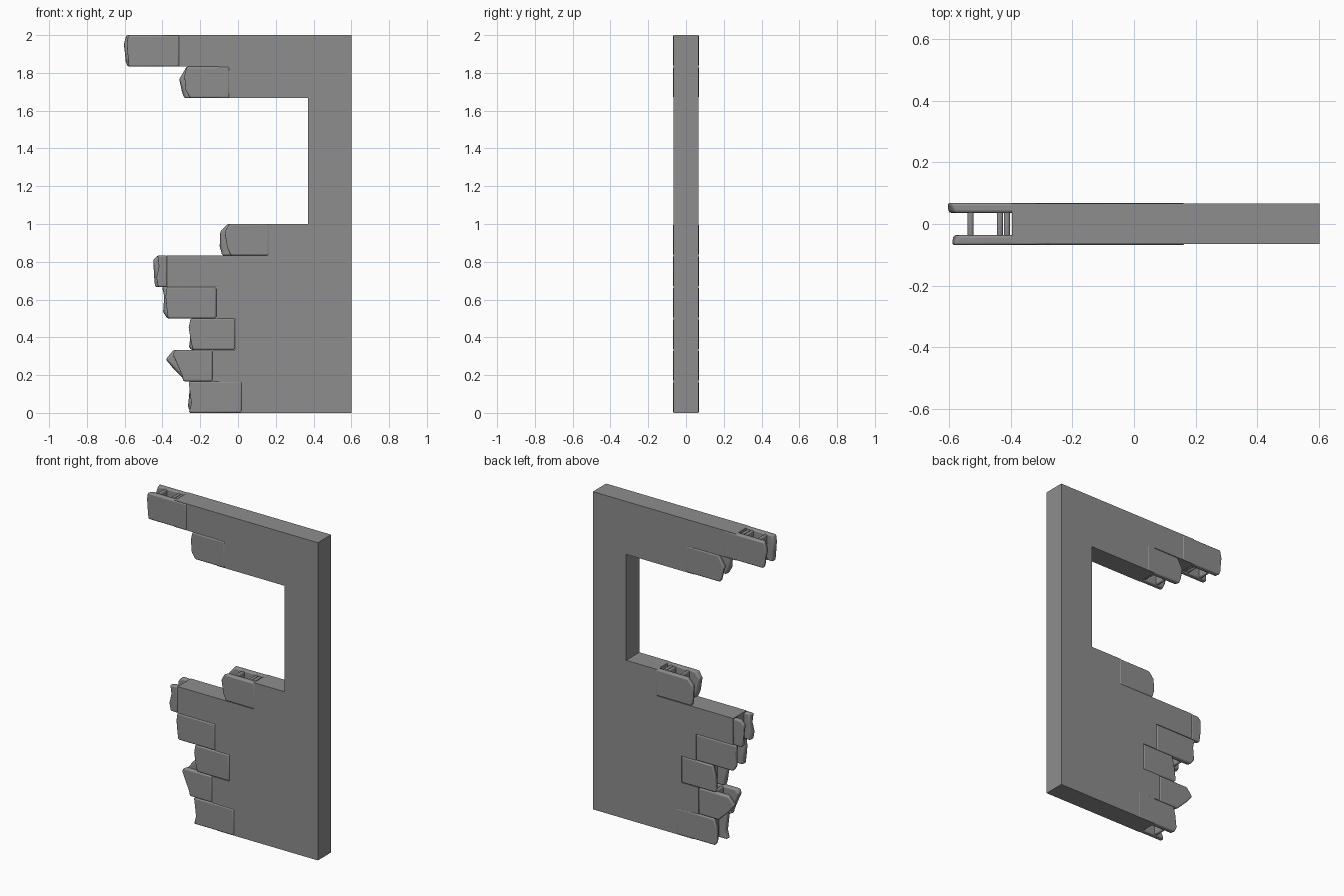
import bpy, bmesh

if "Cube" in bpy.data.objects:
    bpy.data.objects.remove(bpy.data.objects["Cube"])

ROW = 1 / 6            # height of one course
FACE = 0.0685          # outer face of the loose blocks
INNER = 0.036          # inner face of their shells

concrete = bpy.data.materials.new("concrete_grey")
concrete.diffuse_color = (0.27, 0.27, 0.27, 1)
concrete.use_nodes = True
concrete.node_tree.nodes["Principled BSDF"].inputs["Base Color"].default_value = concrete.diffuse_color


def prism(bm, near, far, y0, y1):
    """Join two matching x-z outlines lying at y0 and y1."""
    a = [bm.verts.new((x, y0, z)) for x, z in near]
    b = [bm.verts.new((x, y1, z)) for x, z in far]
    bm.faces.new(a)
    bm.faces.new(b[::-1])
    n = len(a)
    for i in range(n):
        j = (i + 1) % n
        bm.faces.new((a[j], a[i], b[i], b[j]))


def finish(bm, name):
    bmesh.ops.recalc_face_normals(bm, faces=bm.faces)
    me = bpy.data.meshes.new(name)
    bm.to_mesh(me)
    bm.free()
    me.materials.append(concrete)
    ob = bpy.data.objects.new(name, me)
    bpy.context.collection.objects.link(ob)
    return ob


def shell(bm, side, edge, right, z0):
    """Thin block face with a broken left edge, edge = (height fraction, x)."""
    outer = [(x, z0 + t * ROW) for t, x in edge]
    inner = [(x + (0.014 if i % 2 else 0.004), z) for i, (x, z) in enumerate(outer)]
    close = [(right, z0 + ROW), (right, z0)]
    prism(bm, outer + close, inner + close, side * FACE, side * INNER)


def broken_block(row, right, front, back):
    z0 = row * ROW
    bm = bmesh.new()
    shell(bm, -1, front, right, z0)
    shell(bm, 1, back, right, z0)
    # cross webs between the two shells
    left = max(x for t, x in front + back)
    for off in (0.04, 0.135, 0.158):
        x = left + off
        if x + 0.02 < right:
            box = [(x, z0 + 0.004), (x, z0 + ROW - 0.004),
                   (x + 0.02, z0 + ROW - 0.004), (x + 0.02, z0 + 0.004)]
            prism(bm, box, box, -INNER - 0.008, INNER + 0.008)
    ob = finish(bm, "broken_block_%d" % row)
    bev = ob.modifiers.new("soft_edges", 'BEVEL')
    bev.width = 0.009
    bev.segments = 3
    bev.limit_method = 'ANGLE'
    bpy.ops.object.select_all(action='DESELECT')
    ob.select_set(True)
    bpy.context.view_layer.objects.active = ob
    bpy.ops.object.shade_smooth_by_angle()


# solid wall with stepped left side and window opening
steps = [-0.10, -0.135, -0.015, -0.115, -0.375, 0.155] + [0.37] * 4 + [-0.10, -0.395]
outline = [(0.602, 2), (0.602, 0)]
for i, x in enumerate(steps):
    for z in (i * ROW, (i + 1) * ROW):
        if len(outline) > 3 and outline[-1][0] == x and outline[-2][0] == x:
            outline[-1] = (x, z)
        else:
            outline.append((x, z))
bm = bmesh.new()
prism(bm, outline, outline, -0.0655, 0.0665)
bm.normal_update()
finish(bm, "wall")

# hollow broken blocks: row, right edge, front break, back break
blocks = [
    (0, 0.02, [(0, -.262), (.3, -.25), (.6, -.255), (1, -.265)],
     [(0, -.25), (.2, -.268), (.7, -.258), (1, -.245)]),
    (1, -0.135, [(0, -.29), (.2, -.30), (.85, -.345), (1, -.335)],
     [(0, -.275), (.4, -.345), (.7, -.383), (1, -.345)]),
    (2, -0.015, [(0, -.24), (.2, -.25), (.7, -.262), (1, -.255)],
     [(0, -.25), (.1, -.262), (.6, -.25), (1, -.235)]),
    (3, -0.115, [(0, -.372), (.3, -.38), (.7, -.385), (1, -.38)],
     [(0, -.375), (.2, -.40), (.7, -.392), (1, -.405)]),
    (4, -0.375, [(0, -.425), (.3, -.435), (.65, -.42), (1, -.43)],
     [(0, -.44), (.4, -.448), (.85, -.45), (1, -.43)]),
    (5, 0.165, [(0, -.04), (.25, -.06), (.75, -.072), (1, -.05)],
     [(0, -.085), (.3, -.10), (.75, -.095), (1, -.06)]),
    (10, -0.045, [(0, -.255), (.25, -.28), (.7, -.285), (1, -.275)],
     [(0, -.285), (.2, -.30), (.6, -.312), (1, -.275)]),
    (11, -0.31, [(0, -.58), (.4, -.587), (.75, -.59), (1, -.585)],
     [(0, -.585), (.15, -.597), (.7, -.605), (1, -.595)]),
]
for b in blocks:
    broken_block(*b)
